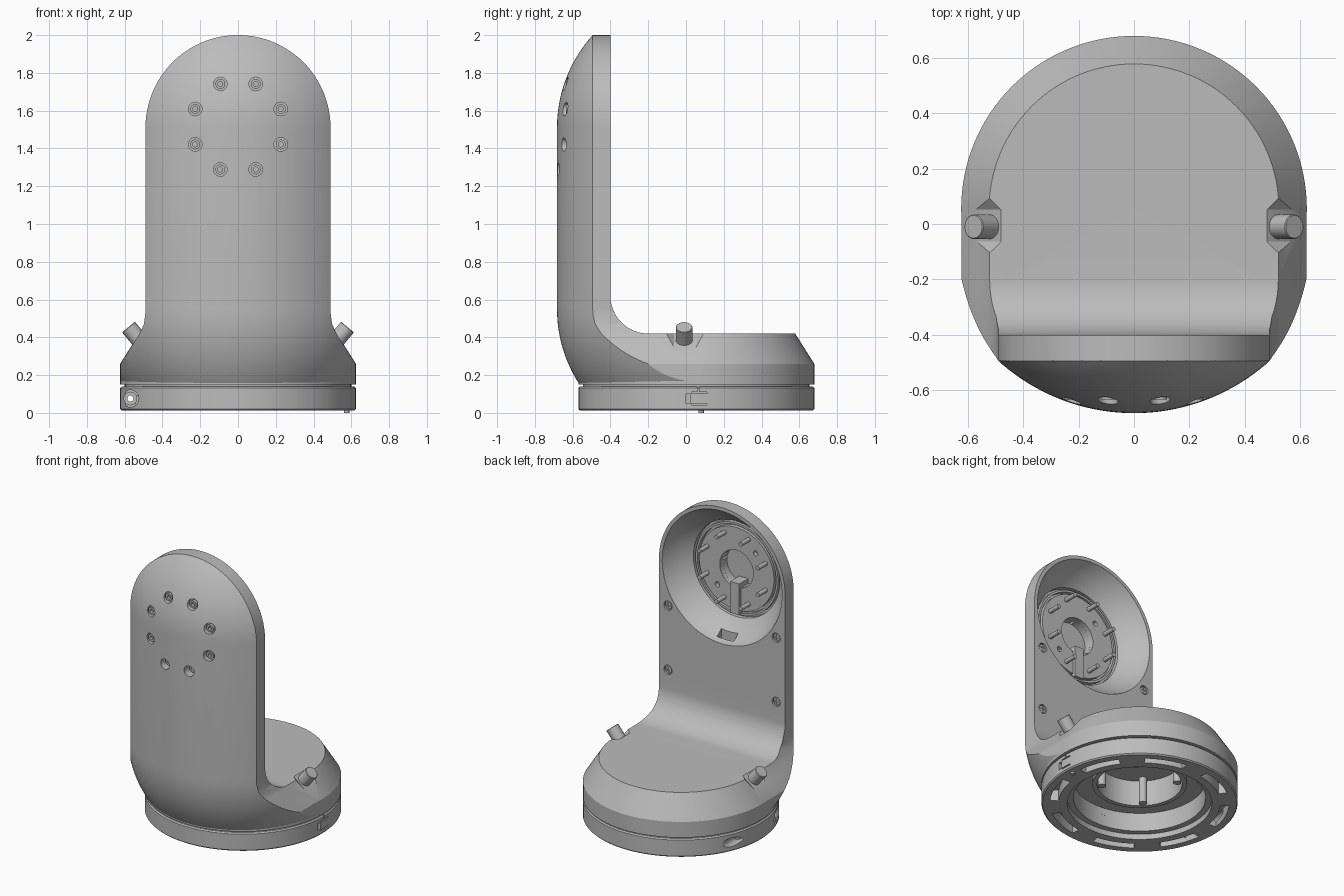
import bpy, bmesh
from math import sin, cos, pi, tau, radians
from mathutils import Vector, Matrix

cube = bpy.data.objects.get("Cube")
if cube:
    bpy.data.objects.remove(cube, do_unlink=True)

GREY = (0.5, 0.5, 0.5, 1)
mat = bpy.data.materials.new("light grey")
mat.use_nodes = True
mat.diffuse_color = GREY
bsdf = next(n for n in mat.node_tree.nodes if n.type == 'BSDF_PRINCIPLED')
bsdf.inputs["Base Color"].default_value = GREY


def finish(name, bm):
    bm.normal_update()
    bmesh.ops.recalc_face_normals(bm, faces=bm.faces)
    if bm.calc_volume(signed=True) < 0:
        bmesh.ops.reverse_faces(bm, faces=bm.faces)
    me = bpy.data.meshes.new(name)
    bm.to_mesh(me)
    bm.free()
    me.materials.append(mat)
    ob = bpy.data.objects.new(name, me)
    bpy.context.collection.objects.link(ob)
    return ob


def lathe(name, profile, loc=(0, 0, 0), axis=(0, 0, 1), steps=96, start=0, sweep=tau):
    """Revolve a closed (radius, height) profile around an axis."""
    bm = bmesh.new()
    vs = [bm.verts.new((r, 0, z)) for r, z in profile]
    es = [bm.edges.new((a, b)) for a, b in zip(vs, vs[1:] + vs[:1])]
    bmesh.ops.rotate(bm, verts=vs, matrix=Matrix.Rotation(start, 3, 'Z'))
    bmesh.ops.spin(bm, geom=vs + es, cent=(0, 0, 0), axis=(0, 0, 1),
                   angle=sweep, steps=steps)
    bmesh.ops.remove_doubles(bm, verts=bm.verts, dist=1e-5)
    bmesh.ops.dissolve_degenerate(bm, edges=bm.edges, dist=1e-5)
    loose = [e for e in bm.edges if not e.link_faces]
    bmesh.ops.delete(bm, geom=loose, context='EDGES')
    if sweep < tau:
        bmesh.ops.holes_fill(bm, edges=bm.edges, sides=0)
    turn = Vector(axis).to_track_quat('Z', 'Y').to_matrix().to_4x4()
    bm.transform(Matrix.Translation(loc) @ turn)
    return finish(name, bm)


def rod(name, loc, axis, r, h, steps=24):
    return lathe(name, [(0, 0), (r, 0), (r, h), (0, h)], loc, axis, steps)


def prism(name, points, depth):
    """Extrude a polygon of 3D points along a vector."""
    bm = bmesh.new()
    face = bm.faces.new([bm.verts.new(p) for p in points])
    out = bmesh.ops.extrude_face_region(bm, geom=[face])
    moved = [g for g in out["geom"] if isinstance(g, bmesh.types.BMVert)]
    bmesh.ops.translate(bm, verts=moved, vec=depth)
    return finish(name, bm)


def box(name, c, s):
    x, y, z = (c[i] - s[i] / 2 for i in range(3))
    return prism(name, [(x, y, z), (x + s[0], y, z), (x + s[0], y + s[1], z),
                        (x, y + s[1], z)], (0, 0, s[2]))


def combine(ob, other, op='DIFFERENCE'):
    mod = ob.modifiers.new(op, 'BOOLEAN')
    mod.operation, mod.solver, mod.object = op, 'EXACT', other
    bpy.context.view_layer.objects.active = ob
    bpy.ops.object.modifier_apply(modifier=mod.name)
    bpy.data.objects.remove(other, do_unlink=True)


CY = 0.055      # centre of the round base
HZ = 1.51       # centre of the rounded head
BULGE = 0.73    # radius of the curved front
FLOOR = -0.59   # bottom of the bowl in the head

# Upright: arched front outline, trimmed by an L section and a capsule
side = [(0.622, 0.15), (0.622, 0.26), (0.521, 0.42), (0.498, 0.47), (0.49, 0.53)]
arch = [(0.49 * cos(a), HZ + 0.49 * sin(a)) for a in [pi * i / 64 for i in range(65)]]
outline = side + arch + [(-x, z) for x, z in reversed(side)]
body = prism("body", [(x, -1, z) for x, z in outline], (0, 1 + CY, 0))

fillet = [(-0.2 - 0.2 * cos(a), 0.62 - 0.2 * sin(a))
          for a in [pi / 2 * i / 16 for i in range(17)]]
section = [(-1.2, 2.5), (-0.4, 2.5)] + fillet + [(0.5, 0.42), (0.5, 0.1), (-1.2, 0.1)]
combine(body, prism("l_section", [(-1.5, y, z) for y, z in section], (3, 0, 0)), 'INTERSECT')

quarter = [pi / 2 * i / 32 for i in range(33)]
capsule = [(BULGE * sin(a), 0.55 - BULGE * cos(a)) for a in quarter]
capsule += [(BULGE * cos(a), HZ + BULGE * sin(a)) for a in quarter]
combine(body, lathe("capsule", capsule, (0, 0.047, 0), steps=160), 'INTERSECT')

# Round turntable housing
combine(body, lathe("housing", [(0, 0.15), (0.624, 0.15), (0.624, 0.26), (0.523, 0.42),
                                (0, 0.42)], (0, CY, 0), steps=128), 'UNION')
# Stepped bore underneath
combine(body, lathe("bore", [(0, 0.1), (0.42, 0.1), (0.42, 0.18), (0.27, 0.18),
                             (0.27, 0.33), (0, 0.33)], (0, CY, 0)))
# Bowl in the back of the head, with a keyhole recess and a cable slot
combine(body, lathe("bowl", [(0, -0.05), (0.465, -0.05), (0.465, 0), (0.44, 0.05),
                             (0.4, 0.1), (0.36, 0.14), (0.335, 0.16), (0.335, 0.19),
                             (0, 0.19)], (0, -0.4, HZ), (0, -1, 0)))
combine(body, rod("keyhole", (0, FLOOR + 0.05, HZ), (0, -1, 0), 0.13, 0.1, 48))
combine(body, box("keyway", (0, FLOOR, HZ - 0.2), (0.07, 0.1, 0.22)))
combine(body, box("cable_slot", (0, -0.46, 1.09), (0.13, 0.05, 0.12)))

# Ring of screws through the front, and the pins behind them
for i in range(8):
    a = tau * (i + 0.5) / 8
    x, z = 0.245 * cos(a), HZ + 0.005 + 0.245 * sin(a)
    combine(body, rod("counterbore", (x, -0.615, z), (0, -1, 0), 0.036, 0.3))
    lathe("front_screw", [(0.013, 0), (0.026, 0), (0.026, 0.02), (0.013, 0.02)],
          (x, -0.614, z), (0, -1, 0), 24)
    rod("head_pin", (x, FLOOR - 0.01, z), (0, 1, 0), 0.015, 0.13, 16)

# Back panel screws
for sx in (-1, 1):
    for z in (1.2, 0.75):
        combine(body, rod("screw_hole", (sx * 0.42, -0.415, z), (0, 1, 0), 0.032, 0.1))
        head = rod("panel_screw", (sx * 0.42, -0.417, z), (0, 1, 0), 0.025, 0.012)
        for size in ((0.03, 0.02, 0.008), (0.008, 0.02, 0.03)):
            combine(head, box("cross", (sx * 0.42, -0.4, z), size))

# Side knobs, square to the floors of their flared pockets
for sx in (-1, 1):
    up, along = Vector((sx * 0.64, 0, 0.77)), Vector((sx * 0.77, 0, -0.64))
    corner = Vector((sx * 0.48, -0.006, 0.42)) - along * 0.08
    pocket = [corner + up * h + Vector((0, y, 0))
              for h, y in ((0, -0.058), (0, 0.058), (0.1, 0.21), (0.1, -0.21))]
    combine(body, prism("pocket", pocket, along * 0.3))
    lathe("side_knob", [(0, 0), (0.044, 0), (0.044, 0.178), (0.041, 0.181), (0, 0.181)],
          (sx * 0.464, -0.01, 0.315), up, 32)

# Hub inside the bowl: rim and keyhole disc
lathe("hub_rim", [(0.305, 0), (0.32, 0), (0.32, 0.03), (0.305, 0.03)],
      (0, FLOOR - 0.002, HZ), (0, 1, 0))
hub = lathe("hub_disc", [(0.13, 0), (0.29, 0), (0.29, 0.032), (0.13, 0.032)],
            (0, FLOOR - 0.002, HZ), (0, 1, 0))
combine(hub, box("keyway", (0, FLOOR, HZ - 0.2), (0.07, 0.1, 0.22)))
for a in (radians(-45), radians(135)):
    combine(hub, rod("hub_hole", (0.21 * cos(a), FLOOR - 0.05, HZ + 0.21 * sin(a)),
                     (0, 1, 0), 0.018, 0.2))

# Neck between housing and base
lathe("neck", [(0.42, 0.13), (0.6, 0.13), (0.6, 0.16), (0.42, 0.16)], (0, CY, 0))

# Base ring with arc slots underneath
base = lathe("base_ring", [(0.46, 0.012), (0.616, 0.012), (0.624, 0.02), (0.624, 0.132),
                           (0.616, 0.14), (0.42, 0.14), (0.42, 0.05), (0.46, 0.05)],
             (0, CY, 0), steps=128)
for i in range(8):
    combine(base, lathe("arc_slot", [(0.515, -0.05), (0.57, -0.05), (0.57, 0.09),
                                     (0.515, 0.09)], (0, CY, 0), steps=12,
                        start=tau * (i + 0.5) / 8 - radians(14), sweep=radians(28)))
# Clamp screw channel on one side, latch notch on the other
combine(base, rod("clamp_bore", (-0.57, -0.5, 0.076), (0, 1, 0), 0.03, 1))
combine(base, rod("clamp_counterbore", (-0.57, -0.13, 0.076), (0, -1, 0), 0.045, 0.4))
lathe("clamp_screw", [(0.016, 0), (0.036, 0), (0.036, 0.03), (0.016, 0.03)],
      (-0.57, -0.128, 0.076), (0, -1, 0), 24)
combine(base, box("latch_notch", (0.62, 0.012, 0.076), (0.08, 0.025, 0.05)))
for z in (0.045, 0.107):
    combine(base, box("latch_slit", (0.62, 0.07, z), (0.06, 0.08, 0.008)))
combine(base, box("latch_gap", (0.62, 0.065, 0.125), (0.06, 0.008, 0.036)))
rod("base_stop", (0.575, 0.08, 0), (0, 0, 1), 0.014, 0.03)

# Bearing collar and bosses inside the bore
lathe("bearing_collar", [(0.27, 0.15), (0.3, 0.15), (0.3, 0.19), (0.27, 0.19)], (0, CY, 0))
for i in range(4):
    a = tau * (i + 0.5) / 4
    rod("bore_boss", (0.24 * cos(a), CY + 0.24 * sin(a), 0.15), (0, 0, 1), 0.026, 0.19)

# Smooth curved surfaces, crisp edges
bpy.ops.object.select_all(action='DESELECT')
for ob in bpy.context.scene.objects:
    if ob.type == 'MESH':
        ob.select_set(True)
        bpy.context.view_layer.objects.active = ob
bpy.ops.object.shade_smooth_by_angle(angle=radians(30))
